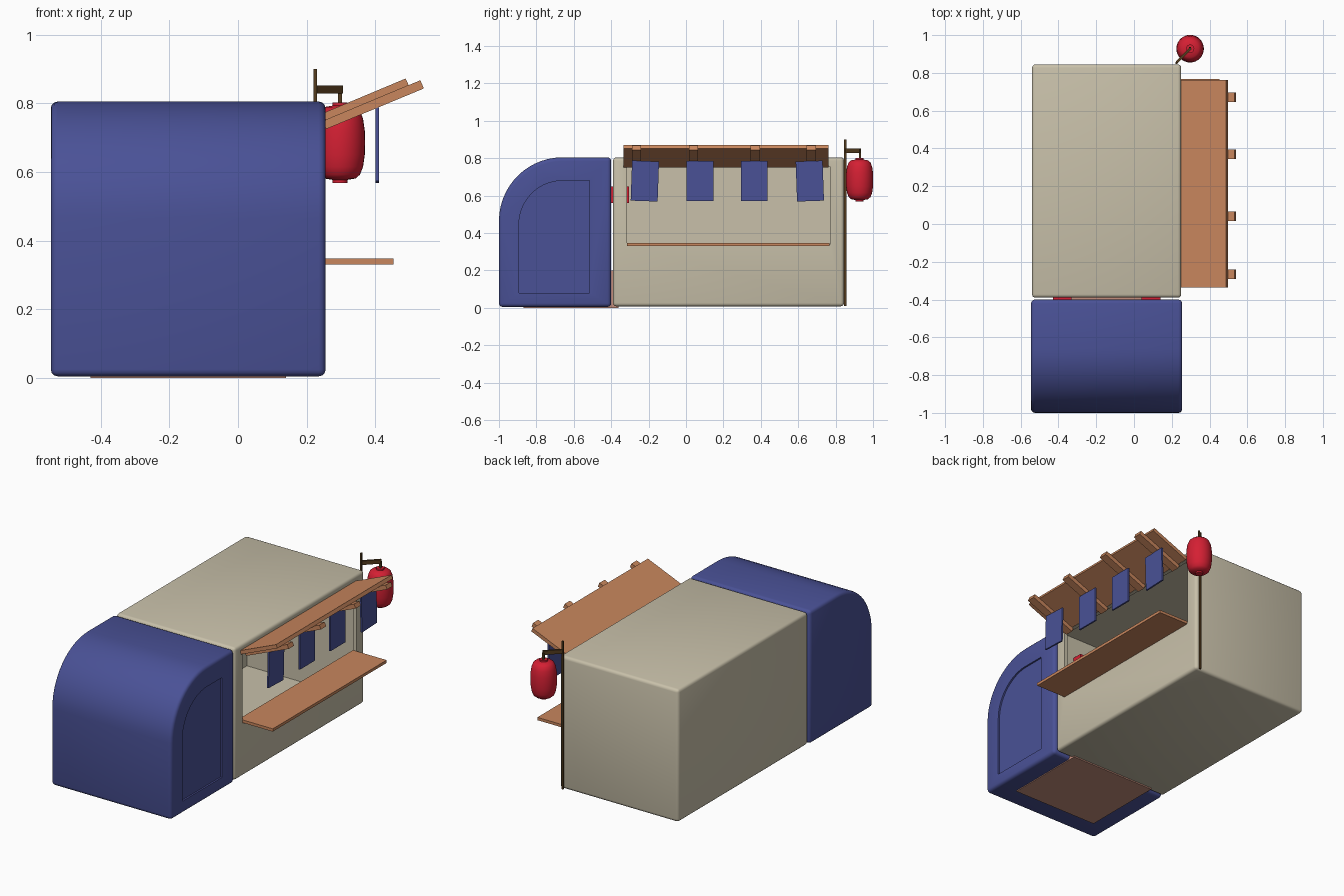
import bpy, bmesh, math
from mathutils import Matrix, Vector

if "Cube" in bpy.data.objects:
    bpy.data.objects.remove(bpy.data.objects["Cube"])


def material(name, rgb):
    m = bpy.data.materials.new(name)
    m.diffuse_color = (*rgb, 1)
    m.use_nodes = True
    m.node_tree.nodes["Principled BSDF"].inputs["Base Color"].default_value = m.diffuse_color
    return m


BLUE = material("blue_paint", (0.068, 0.083, 0.307))
CREAM = material("cream_paint", (0.58, 0.53, 0.40))
WOOD = material("wood", (0.58, 0.24, 0.11))
DARK = material("dark_wood", (0.09, 0.045, 0.013))
RED = material("red_paper", (0.66, 0.014, 0.033))
CLAY = material("chassis_brown", (0.55, 0.27, 0.2))


def finish(name, bm, mat, bevel=0, segments=3):
    bmesh.ops.recalc_face_normals(bm, faces=bm.faces[:])
    me = bpy.data.meshes.new(name)
    bm.to_mesh(me)
    bm.free()
    ob = bpy.data.objects.new(name, me)
    bpy.context.collection.objects.link(ob)
    if mat:
        me.materials.append(mat)
    if bevel:
        b = ob.modifiers.new("bevel", 'BEVEL')
        b.width, b.segments, b.limit_method = bevel, segments, 'ANGLE'
        apply(ob, b)
    return ob


def select(ob):
    bpy.ops.object.select_all(action='DESELECT')
    ob.select_set(True)
    bpy.context.view_layer.objects.active = ob


def apply(ob, mod):
    select(ob)
    bpy.ops.object.modifier_apply(modifier=mod.name)


def smooth(ob):
    select(ob)
    bpy.ops.object.shade_smooth_by_angle(angle=math.radians(35))


def prism(name, points, axis, lo, hi, mat, **kw):
    """Extrude a 2D outline along x (points are y,z) or y (points are x,z)."""
    bm = bmesh.new()
    place = (lambda p: (lo, p[0], p[1])) if axis == 'x' else (lambda p: (p[0], lo, p[1]))
    face = bm.faces.new([bm.verts.new(place(p)) for p in points])
    new = bmesh.ops.extrude_face_region(bm, geom=[face])["geom"]
    move = Vector((hi - lo, 0, 0)) if axis == 'x' else Vector((0, hi - lo, 0))
    bmesh.ops.translate(bm, vec=move, verts=[v for v in new if isinstance(v, bmesh.types.BMVert)])
    return finish(name, bm, mat, **kw)


def box(name, x, y, z, mat, **kw):
    return prism(name, [(y[0], z[0]), (y[1], z[0]), (y[1], z[1]), (y[0], z[1])],
                 'x', x[0], x[1], mat, **kw)


def cut(ob, cutter):
    cutter.hide_render = True
    m = ob.modifiers.new("cut", 'BOOLEAN')
    m.object, m.operation, m.solver = cutter, 'DIFFERENCE', 'EXACT'
    apply(ob, m)
    bpy.data.objects.remove(cutter)


def cab_outline(y0, y1, z0, cy, cz, r, n=14):
    """Side outline with a large rounded top front corner."""
    arc = [(cy - r * math.cos(t), cz + r * math.sin(t))
           for t in (math.pi / 2 * i / n for i in range(n + 1))]
    return [(y1, z0), (y0, z0)] + arc + [(y1, cz + r)]


# Cab with a recessed door panel on the right side
cab = prism("cab", cab_outline(-1, -0.4, 0.005, -0.66, 0.465, 0.34), 'x',
            -0.545, 0.255, BLUE, bevel=0.02)
cut(cab, prism("door_cutter", cab_outline(-0.893, -0.515, 0.08, -0.66, 0.447, 0.233),
               'x', 0.245, 0.3, BLUE))
smooth(cab)

# Hollow body with a serving opening
body = box("body", (-0.54, 0.25), (-0.39, 0.845), (0.008, 0.805), CREAM, bevel=0.018)
cut(body, box("interior_cutter", (-0.515, 0.228), (-0.365, 0.82), (0.035, 0.78), CREAM))
cut(body, box("opening_cutter", (0.2, 0.3), (-0.315, 0.77), (0.34, 0.755), CREAM))
smooth(body)

# Chassis plate and upper couplings joining cab to body
box("chassis", (-0.43, 0.14), (-0.87, -0.36), (0, 0.2), CLAY)
for i, x in enumerate((-0.43, 0.04)):
    box(f"coupling_{i}", (x, x + 0.1), (-0.45, -0.305), (0.56, 0.65), RED)

# Serving counter
box("counter", (0.228, 0.452), (-0.315, 0.767), (0.331, 0.348), WOOD)

# Raised awning board with beams underneath
prism("awning", [(0.247, 0.771), (0.488, 0.872), (0.497, 0.852), (0.256, 0.751)],
      'y', -0.335, 0.762, WOOD)
for i, y in enumerate((-0.265, 0.04, 0.37, 0.67)):
    prism(f"awning_beam_{i}", [(0.247, 0.748), (0.531, 0.867), (0.541, 0.843), (0.257, 0.725)],
          'y', y - 0.025, y + 0.025, WOOD)

# Hanging cloth flags, slightly tilted
for i, (y, tilt) in enumerate(((-0.22, -2), (0.075, 0), (0.365, 0), (0.662, 2))):
    f = box(f"flag_{i}", (-0.005, 0.005), (-0.072, 0.072), (-0.107, 0.107), BLUE)
    f.data.transform(Matrix.Translation((0.405, y, 0.678)) @
                     Matrix.Rotation(math.radians(tilt), 4, 'X'))

# Lantern pole, diagonal arm and hanger
box("lantern_pole", (0.22, 0.23), (0.846, 0.857), (0.01, 0.9), DARK)
arm = box("lantern_arm", (0, 0.108), (-0.006, 0.006), (0.828, 0.852), DARK)
arm.data.transform(Matrix.Translation((0.225, 0.855, 0)) @ Matrix.Rotation(math.pi / 4, 4, 'Z'))
box("lantern_hanger", (0.291, 0.303), (0.924, 0.936), (0.79, 0.84), DARK)

# Paper lantern, a revolved barrel with collars
half = [(0, 0.568), (0.022, 0.568), (0.022, 0.577), (0.045, 0.581), (0.058, 0.592),
        (0.067, 0.615), (0.072, 0.65), (0.073, 0.685)]
profile = half + [(r, 1.37 - z) for r, z in reversed(half[:-1])]
bm = bmesh.new()
verts = [bm.verts.new((r, 0, z)) for r, z in profile]
edges = [bm.edges.new(p) for p in zip(verts, verts[1:])]
bmesh.ops.spin(bm, geom=verts + edges, cent=(0, 0, 0), axis=(0, 0, 1),
               angle=math.tau, steps=32)
bmesh.ops.remove_doubles(bm, verts=bm.verts[:], dist=1e-5)
bmesh.ops.translate(bm, vec=(0.297, 0.928, 0), verts=bm.verts[:])
smooth(finish("lantern", bm, RED))
